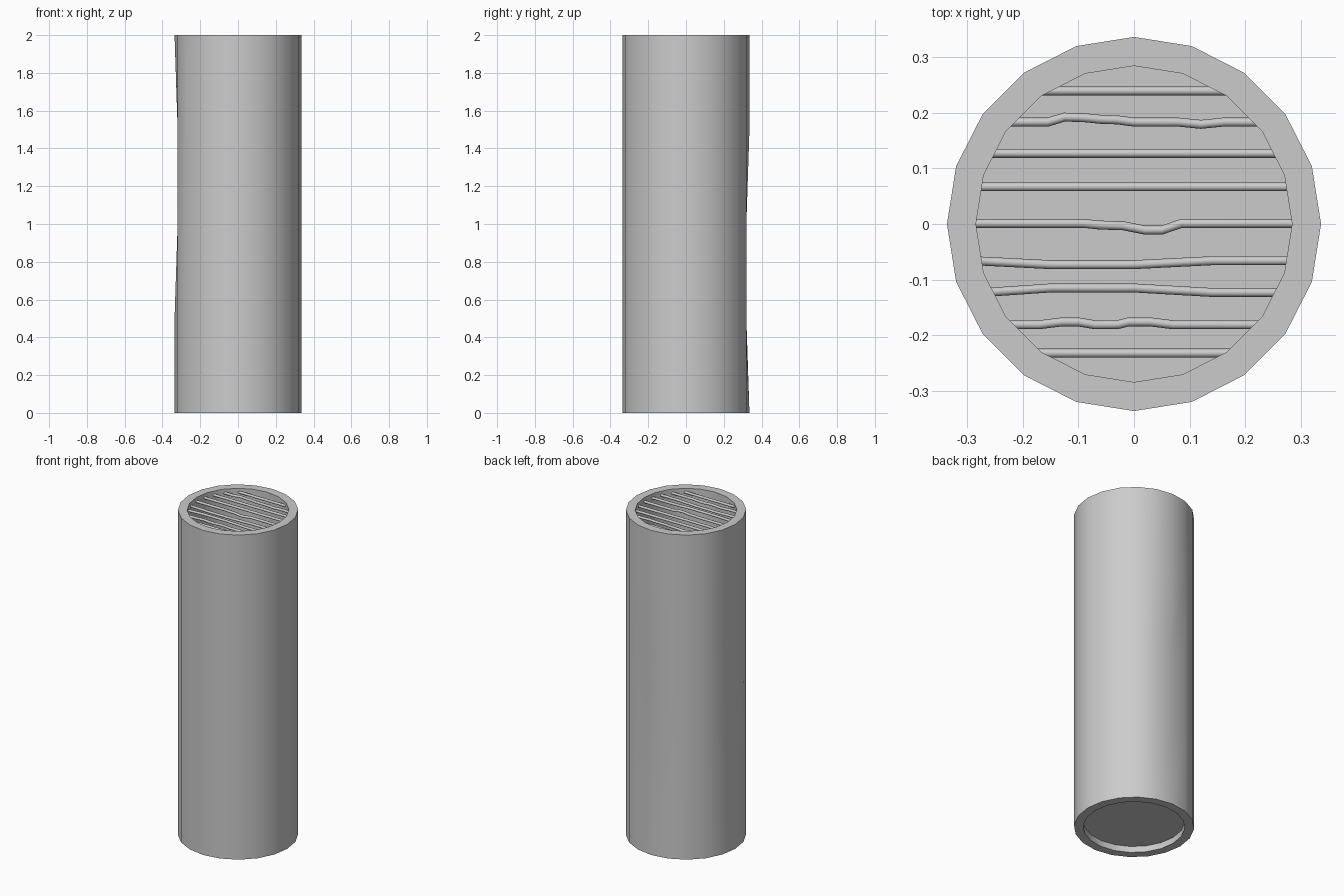
import bpy
import bmesh
from math import sin, cos, pi

if "Cube" in bpy.data.objects:
    bpy.data.objects.remove(bpy.data.objects["Cube"])

SIDES, R_OUT, R_IN, HEIGHT = 20, 0.336, 0.284, 2.0


def ring(bm, r, z):
    return [bm.verts.new((r * cos(2 * pi * i / SIDES), r * sin(2 * pi * i / SIDES), z))
            for i in range(SIDES)]


def bridge(bm, a, b):
    for i in range(SIDES):
        j = (i + 1) % SIDES
        bm.faces.new((a[i], a[j], b[j], b[i]))


def finish(bm, name):
    mesh = bpy.data.meshes.new(name)
    bm.to_mesh(mesh)
    bm.free()
    ob = bpy.data.objects.new(name, mesh)
    bpy.context.collection.objects.link(ob)
    bpy.ops.object.select_all(action='DESELECT')
    ob.select_set(True)
    bpy.context.view_layer.objects.active = ob
    bpy.ops.object.shade_smooth_by_angle(angle=pi / 6)
    return ob


# Pipe wall: outer rings with a few dents, straight inner bore
bm = bmesh.new()
outer = [ring(bm, R_OUT, k * HEIGHT / 4) for k in range(5)]
inner = [ring(bm, R_IN, 0), ring(bm, R_IN, HEIGHT)]
for level, side, scale in [(2, 10, 0.95), (3, 10, 0.95), (1, 5, 0.94), (2, 5, 0.94)]:
    v = outer[level][side]
    v.co.x *= scale
    v.co.y *= scale
for a, b in zip(outer, outer[1:]):
    bridge(bm, a, b)
bridge(bm, outer[-1], inner[1])
bridge(bm, inner[1], inner[0])
bridge(bm, inner[0], outer[0])
finish(bm, "pipe_wall")

# Closing disc set just inside the bottom end
bm = bmesh.new()
low, high = ring(bm, R_IN, 0.038), ring(bm, R_IN, 0.042)
bridge(bm, low, high)
bm.faces.new(high)
bm.faces.new(list(reversed(low)))
finish(bm, "bottom_disc")

# Grate bars: y position and (x, y offset) bends along each bar
bars = [
    (0.239, []),
    (0.183, [(-.155, 0), (-.125, .009), (-.09, .008), (-.06, .005), (-.03, .004),
             (0, 0), (.08, 0), (.12, -.004), (.16, 0)]),
    (0.127, []),
    (0.067, []),
    (0.001, [(-.09, 0), (-.06, -.003), (-.02, -.004), (.02, -.012), (.05, -.012), (.085, 0)]),
    (-0.066, [(-.15, -.007), (0, -.007), (.14, 0)]),
    (-0.123, [(-.15, .008), (0, .008), (.14, 0)]),
    (-0.181, [(-.17, 0), (-.13, .005), (-.1, .005), (-.07, 0), (-.03, 0),
              (-.01, .005), (.03, .005), (.07, 0)]),
    (-0.232, []),
]
for n, (y, bends) in enumerate(bars, 1):
    half = (0.295 ** 2 - y * y) ** 0.5
    path = [(-half, 0)] + bends + [(half, 0)]
    curve = bpy.data.curves.new(f"grate_bar_{n}", 'CURVE')
    curve.dimensions = '3D'
    curve.bevel_depth = 0.008
    curve.bevel_resolution = 2
    curve.use_fill_caps = True
    spline = curve.splines.new('POLY')
    spline.points.add(len(path) - 1)
    for p, (x, dy) in zip(spline.points, path):
        p.co = (x, y + dy, 1.975, 1)
    spline.use_smooth = True
    bpy.context.collection.objects.link(bpy.data.objects.new(f"grate_bar_{n}", curve))
